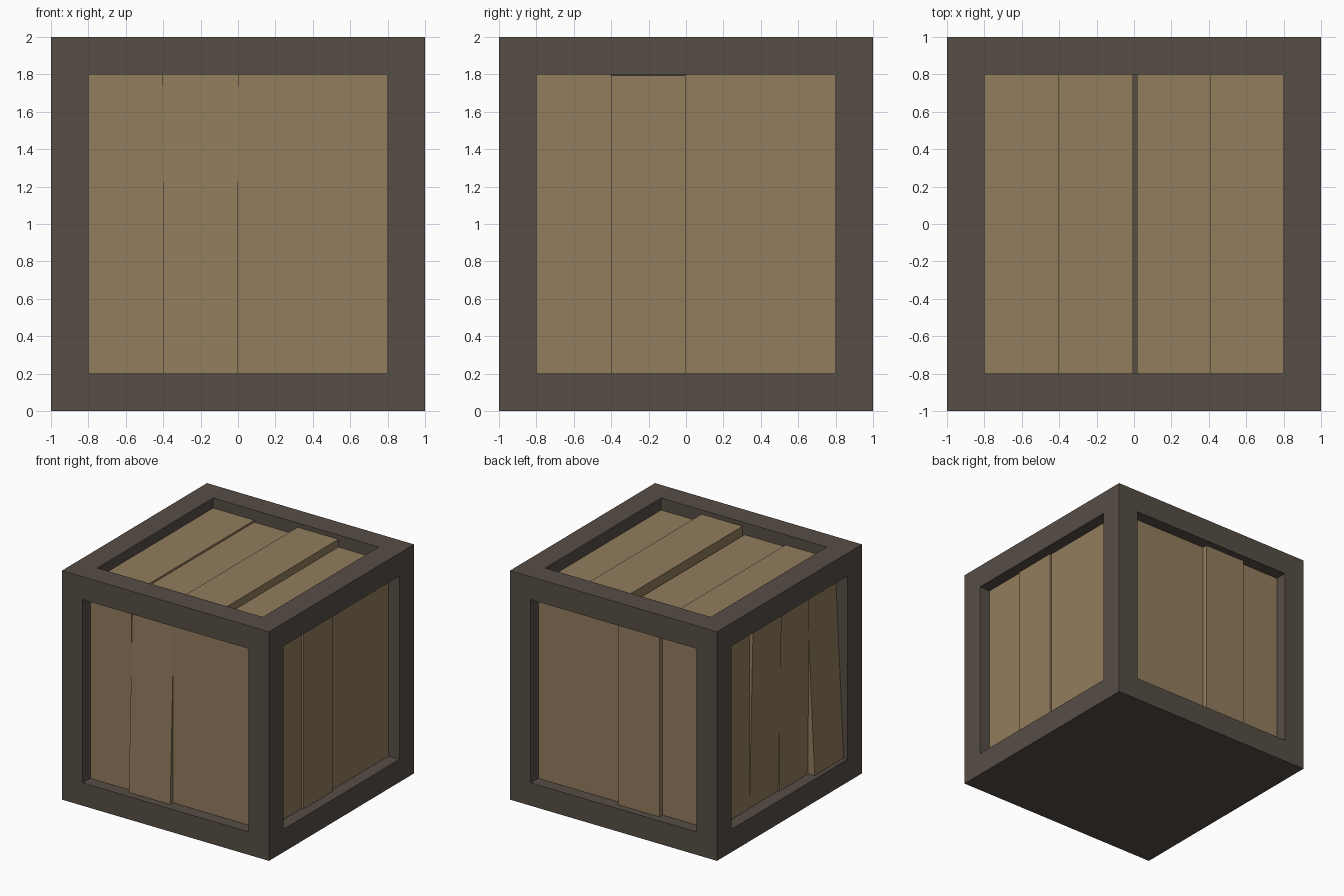
import bpy, bmesh
from mathutils import Vector

if "Cube" in bpy.data.objects:
    bpy.data.objects.remove(bpy.data.objects["Cube"])


def material(name, rgb):
    m = bpy.data.materials.new(name)
    m.diffuse_color = (*rgb, 1)
    m.use_nodes = True
    m.node_tree.nodes["Principled BSDF"].inputs["Base Color"].default_value = m.diffuse_color
    return m


DARK = material("dark frame wood", (0.096, 0.077, 0.062))
LIGHT = material("light plank wood", (0.288, 0.204, 0.110))
BACK = 0.15          # depth of the recess floor
BASE = 0.105         # usual depth of a plank face
CENTRE = Vector((0, 0, 1))
X, Y, Z = Vector((1, 0, 0)), Vector((0, 1, 0)), Vector((0, 0, 1))


def finish(bm, name, mat):
    bmesh.ops.recalc_face_normals(bm, faces=bm.faces[:])
    me = bpy.data.meshes.new(name)
    bm.to_mesh(me)
    bm.free()
    me.materials.append(mat)
    ob = bpy.data.objects.new(name, me)
    bpy.context.collection.objects.link(ob)


# Frame: a cube with a square recess on every side except the bottom
bm = bmesh.new()
bmesh.ops.create_cube(bm, size=2)
bmesh.ops.translate(bm, verts=bm.verts[:], vec=CENTRE)
bm.normal_update()
sides = [f for f in bm.faces if f.normal.z > -0.5]
bmesh.ops.inset_individual(bm, faces=sides, thickness=0.2, use_even_offset=True)
for f in bmesh.ops.extrude_discrete_faces(bm, faces=sides)["faces"]:
    f.normal_update()
    bmesh.ops.translate(bm, verts=f.verts[:], vec=f.normal * -BACK)
finish(bm, "crate_frame", DARK)


# Plank: a box in a recess whose face depth may differ at its low and high end
def plank(name, n, u, v, u0, u1, low=BASE, high=BASE, top=0.8):
    bm = bmesh.new()
    for a in (u0, u1):
        for b, d in ((-0.8, low), (top, high)):
            for depth in (d, BACK):
                bm.verts.new(CENTRE + u * a + v * b + n * (1 - depth))
    bmesh.ops.convex_hull(bm, input=bm.verts[:])
    bmesh.ops.dissolve_limit(bm, angle_limit=0.001, verts=bm.verts[:], edges=bm.edges[:])
    finish(bm, name, LIGHT)


# Planks per side: start, end, depth at low end, depth at high end, upper limit
layout = {
    "front": (-Y, X, Z, [(-0.8, -0.4), (-0.4, 0, 0.065, 0.115), (0, 0.8)]),
    "right": (X, Y, Z, [(-0.8, -0.4), (-0.4, 0, 0.088, 0.088, 0.795), (0, 0.8)]),
    "back": (Y, X, Z, [(-0.8, -0.4), (-0.4, 0, 0.062, 0.062), (0, 0.8)]),
    "left": (-X, Y, Z, [(-0.8, -0.4, 0.037, 0.115), (-0.395, 0, 0.098, 0.09),
                        (0, 0.395, 0.11, 0.075), (0.4, 0.8)]),
    "top": (Z, X, Y, [(-0.8, -0.403, 0.088, 0.088), (-0.403, -0.005),
                      (0.015, 0.41, 0.037, 0.037), (0.41, 0.8)]),
}
for side, (n, u, v, planks) in layout.items():
    for i, p in enumerate(planks, 1):
        plank(f"{side}_plank_{i}", n, u, v, *p)
